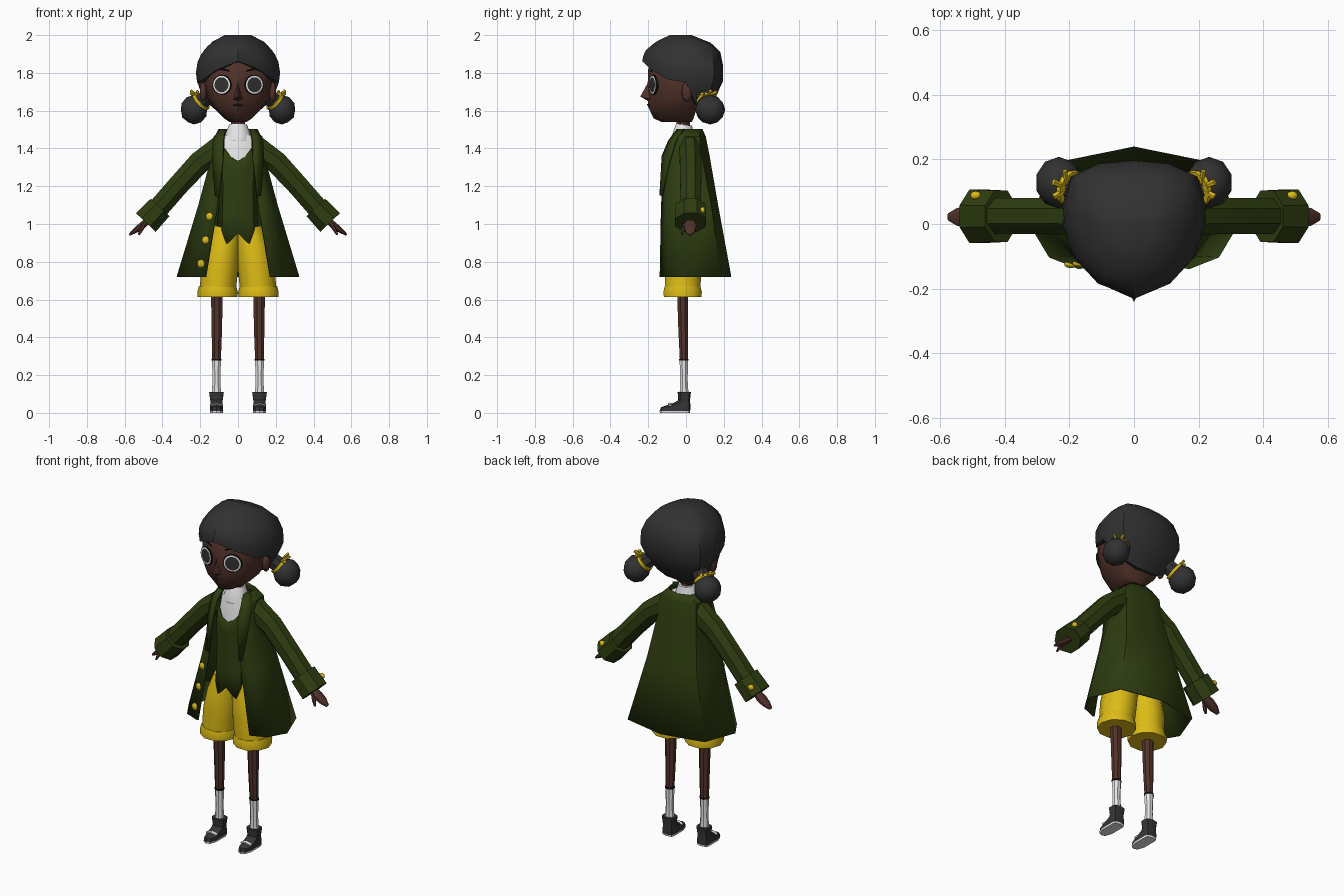
import bpy, bmesh, math
from mathutils import Vector, Matrix

if "Cube" in bpy.data.objects:
    bpy.data.objects.remove(bpy.data.objects["Cube"], do_unlink=True)


def material(name, r, g, b):
    m = bpy.data.materials.new(name)
    m.use_nodes = True
    m.diffuse_color = (r, g, b, 1)
    m.node_tree.nodes["Principled BSDF"].inputs["Base Color"].default_value = (r, g, b, 1)
    return m


SKIN = material("brown skin", .085, .033, .023)
HAIR = material("charcoal hair", .031, .031, .032)
GREEN = material("dark green cloth", .027, .046, .005)
YELLOW = material("yellow cloth", .72, .50, .008)
WHITE = material("white cloth", .80, .80, .80)
SHOE = material("dark shoe leather", .036, .034, .034)
BLACK = material("black line", .006, .005, .005)
LIP = material("dark lip", .035, .012, .010)
parts = []


def finish(name, bm, mats, mirror=False, solid=0):
    bmesh.ops.recalc_face_normals(bm, faces=bm.faces[:])
    mesh = bpy.data.meshes.new(name)
    bm.to_mesh(mesh)
    bm.free()
    for m in mats:
        mesh.materials.append(m)
    ob = bpy.data.objects.new(name, mesh)
    bpy.context.scene.collection.objects.link(ob)
    if solid:
        mod = ob.modifiers.new("Thickness", 'SOLIDIFY')
        mod.thickness, mod.offset = solid, 0
    if mirror:
        ob.modifiers.new("Mirror", 'MIRROR').use_mirror_merge = False
    parts.append(ob)


def grid(name, rows, mats, closed=True, caps=True, mirror=False, solid=0, bands=None):
    """Skin a stack of point rows; bands gives a material index per strip."""
    bm = bmesh.new()
    vs = [[bm.verts.new(p) for p in row] for row in rows]
    n = len(rows[0])
    bands = bands or [0] * len(rows)
    for i in range(len(rows) - 1):
        for j in range(n if closed else n - 1):
            k = (j + 1) % n
            f = bm.faces.new((vs[i][j], vs[i][k], vs[i + 1][k], vs[i + 1][j]))
            f.material_index = bands[i]
    if caps:
        bm.faces.new(vs[0]).material_index = bands[0]
        bm.faces.new(vs[-1]).material_index = bands[-1]
    finish(name, bm, mats, mirror, solid)


def tube(name, path, radii, mat, sides=8, mirror=True):
    """Oval tube; each radius is (along y, across)."""
    pts = [Vector(p) for p in path]
    rows = []
    for i, p in enumerate(pts):
        t = (pts[min(i + 1, len(pts) - 1)] - pts[max(i - 1, 0)]).normalized()
        v = t.cross(Vector((0, 1, 0))).normalized()
        u = v.cross(t)
        a, b = radii[i]
        angles = [math.tau * (k + .5) / sides for k in range(sides)]
        rows.append([p + u * a * math.cos(w) + v * b * math.sin(w) for w in angles])
    grid(name, rows, [mat], mirror=mirror)


def ball(name, centre, scale, mat, mirror=True, detail=2):
    bm = bmesh.new()
    bmesh.ops.create_icosphere(bm, subdivisions=detail, radius=1,
                               matrix=Matrix.LocRotScale(Vector(centre), None, Vector(scale)))
    finish(name, bm, [mat], mirror)


def hull(name, points, mat, mirror=False):
    bm = bmesh.new()
    for p in points:
        bm.verts.new(p)
    bmesh.ops.convex_hull(bm, input=bm.verts[:])
    finish(name, bm, [mat], mirror)


def whole(half):
    """Complete a half section that starts and ends on the centre line."""
    return half + [(-p[0],) + tuple(p[1:]) for p in half[-2:0:-1]]


def place(s, z, width, front, back, cx=0):
    return (cx + s[0] * width, s[1] * (front if s[1] < 0 else back), z)


def profile(table, z):
    for a, b in zip(table, table[1:]):
        if z <= b[0]:
            t = max(0, (z - a[0]) / (b[0] - a[0]))
            return [p + (q - p) * t for p, q in zip(a[1:], b[1:])]
    return table[-1][1:]


def shell(name, section, table, lows, highs, levels, mat, inner=0):
    """Loft whose lower and upper borders vary around the section."""
    section, lows, highs = whole(section), whole([(0, z) for z in lows]), whole([(0, z) for z in highs])
    rows = []
    for t in levels:
        row = []
        for s, lo, hi in zip(section, lows, highs):
            z = lo[1] + (hi[1] - lo[1]) * t
            row.append(place(s, z, *profile(table, z)))
        rows.append(row)
    if inner:
        rows.insert(0, [(x * inner, y * inner, z) for x, y, z in rows[0]])
    grid(name, rows, [mat], caps=bool(inner), solid=0 if inner else .006)


# Head: rows of height, half width, front depth, back depth
face = whole([(0, -1), (.7, -.76), (.93, -.4), (1, .1), (.85, .7), (.45, .95), (0, 1)])
head = [(1.54, .045, .13, .03), (1.56, .075, .172, .04), (1.62, .135, .2, .06), (1.67, .165, .2, .1),
        (1.74, .18, .203, .13), (1.82, .185, .2, .15), (1.9, .15, .16, .14)]
grid("head", [[place(s, *r) for s in face] for r in head], [SKIN])
hull("nose", [(0, -.2, 1.75), (0, -.242, 1.675), (.026, -.185, 1.66), (-.026, -.185, 1.66), (0, -.19, 1.645)], SKIN)
ball("ear", (.183, .005, 1.7), (.02, .028, .055), SKIN)
tube("neck", [(0, -.015, 1.44), (0, -.015, 1.58)], [(.038, .04)] * 2, SKIN, mirror=False)
tube("mouth", [(-.026, -.186, 1.628), (0, -.2, 1.631), (.026, -.186, 1.628)],
     [(.004, .003), (.008, .006), (.004, .003)], LIP, 6, False)
tube("eyebrow", [(.045, -.184, 1.81), (.09, -.17, 1.822), (.135, -.147, 1.81)],
     [(.005, .003), (.006, .005), (.004, .002)], BLACK, 6)

# Eyes: a thin disc with a black rim, a white ring and a dark middle
across, out, middle = Vector((.932, .362, 0)), Vector((.362, -.932, 0)), Vector((.084, -.1705, 1.737))
eye = []
for radius, depth in ((.053, -.006), (.053, .007), (.048, .008), (.040, .009)):
    eye.append([middle + out * depth + radius * (across * math.cos(a) + Vector((0, 0, math.sin(a))))
                for a in [math.tau * k / 16 for k in range(16)]])
grid("eye", eye, [BLACK, WHITE, HAIR], mirror=True, bands=[0, 0, 1, 2])

# Hair cap with an arched fringe and a low nape
shell("hair",
      [(0, -1), (.52, -.8), (.85, -.45), (1, 0), (1, .3), (.9, .75), (.5, .95), (0, 1)],
      [(1.58, .12, .1, .09), (1.65, .17, .15, .145), (1.74, .215, .2, .194), (1.8, .223, .225, .198),
       (1.87, .212, .233, .196), (1.915, .185, .217, .18), (1.963, .14, .165, .127), (2, .07, .085, .03)],
      [1.862, 1.815, 1.765, 1.75, 1.65, 1.61, 1.59, 1.59], [2] * 8,
      [0, .2, .4, .6, .78, .9, 1], HAIR, .8)

# Side buns and their ties
ball("hair_bun", (.233, .128, 1.605), (.073, .08, .078), HAIR)
tube("bun_stem", [(.14, .085, 1.69), (.215, .12, 1.63)], [(.045, .045)] * 2, HAIR)
tie, aim = Vector((.195, .11, 1.65)), Vector((.7, .3, -.65)).to_track_quat('Z', 'Y')
rows = []
for radius, height in ((.046, -.008), (.058, -.008), (.058, .008), (.046, .008)):
    rows.append([tie + aim @ Vector((radius * math.cos(a), radius * math.sin(a), height))
                 for a in [math.tau * k / 10 for k in range(10)]])
grid("hair_tie", rows, [YELLOW], mirror=True)
for tip in ((.25, .13, 1.705), (.215, .165, 1.7), (.25, .085, 1.69)):
    tube("tie_end", [(.205, .11, 1.675), tip], [(.006, .006), (.011, .008)], YELLOW, 6)

# Shirt and waistcoat
torso = [(0, -1), (.35, -.97), (.75, -.8), (1, 0), (.7, .8), (0, 1)]
waist = [(.87, .12, .112, .1), (1.1, .1, .108, .1), (1.36, .11, .098, .08), (1.47, .1, .07, .06)]
inside = [(z, w - .008, f - .008, b - .008) for z, w, f, b in waist]
shell("shirt", torso, inside, [1.28] * 6, [1.47] * 6, [0, .4, 1], WHITE, .9)
shell("waistcoat", torso, waist, [.95, .91, .87, .93, .93, .93], [1.335, 1.355, 1.41, 1.47, 1.47, 1.47],
      [0, .3, .6, .85, 1], GREEN)
tube("shirt_collar", [(0, -.015, 1.44), (0, -.015, 1.48), (0, -.01, 1.525)],
     [(.065, .075), (.058, .066), (.045, .048)], WHITE, 10, False)

# Open coat: front edge, front fold, side, back fold, back centre at each height
coat = {
    .72: [(.17, -.135), (.26, -.1), (.32, 0), (.25, .185), (0, .235)],
    1.1: [(.108, -.128), (.165, -.095), (.205, -.02), (.16, .13), (0, .165)],
    1.36: [(.085, -.11), (.115, -.085), (.135, -.02), (.12, .08), (0, .12)],
    1.46: [(.085, -.07), (.115, -.05), (.125, 0), (.115, .07), (0, .1)],
    1.5: [(.07, -.03), (.08, -.01), (.085, .02), (.07, .06), (0, .083)]}
grid("coat", [[(x, y, z) for x, y in half] + [(-x, y, z) for x, y in half[-2::-1]]
              for z, half in coat.items()], [GREEN], closed=False, caps=False, solid=.01)
grid("lapel", [[(.068, -.045, 1.5), (.1, -.015, 1.5)], [(.078, -.09, 1.44), (.13, -.055, 1.44)],
               [(.078, -.124, 1.36), (.135, -.085, 1.34)], [(.1, -.136, 1.15), (.118, -.128, 1.15)]],
     [GREEN], closed=False, caps=False, mirror=True, solid=.012)
for spot in ((-.15, -.118, 1.04), (-.17, -.122, .915), (-.195, -.125, .79)):
    ball("coat_button", spot, (.022, .012, .022), YELLOW, False)

# Arms
tube("sleeve", [(.09, .02, 1.40), (.205, .025, 1.325), (.32, .025, 1.2), (.42, .025, 1.085)],
     [(.06, .075), (.062, .064), (.06, .06), (.06, .06)], GREEN)
tube("cuff", [(.412, .024, 1.088), (.488, .024, 1.008)], [(.086, .073), (.09, .078)], GREEN)
ball("cuff_button", (.49, .088, 1.073), (.018, .014, .018), YELLOW)
tube("hand", [(.47, .022, 1.025), (.51, .022, .99), (.545, .022, .965), (.575, .022, .943)],
     [(.02, .018), (.035, .02), (.03, .015), (.012, .006)], SKIN)
tube("thumb", [(.495, 0, 1), (.515, -.018, .965), (.525, -.022, .943)],
     [(.012, .012), (.011, .01), (.006, .005)], SKIN, 6)

# Shorts
tube("shorts", [(.06, -.015, .98), (.08, -.012, .88), (.097, -.015, .77), (.106, -.018, .66)],
     [(.075, .07), (.1, .09), (.103, .098), (.098, .096)], YELLOW, 10)
tube("shorts_cuff", [(.107, -.018, .668), (.108, -.018, .64), (.108, -.018, .613)],
     [(.1, .1), (.107, .107), (.104, .106)], YELLOW, 10)

# Legs, socks and shoes
tube("leg", [(.112, -.019, .66), (.112, -.015, .45), (.114, -.011, .27)],
     [(.031, .034), (.028, .03), (.023, .025)], SKIN)
tube("sock", [(.114, -.011, .282), (.114, -.011, .18), (.114, -.01, .09)],
     [(.025, .026), (.021, .022), (.026, .027)], WHITE)
tube("sock_hem", [(.114, -.011, .286), (.114, -.011, .277)], [(.027, .028)] * 2, BLACK)
foot = whole([(0, -1), (.6, -.93), (1, -.65), (1, 0), (.85, .7), (0, 1)])
shoe = [(0, .034, .138, .02), (.01, .035, .14, .022), (.03, .035, .132, .024),
        (.055, .032, .06, .022), (.067, .033, .042, .021), (.11, .039, .044, .026)]
grid("shoe", [[place(s, *r, cx=.114) for s in foot] for r in shoe], [WHITE, SHOE],
     mirror=True, bands=[0, 1, 1, 1, 1, 1])
tube("shoe_strap", [(.082, -.082, .04), (.114, -.085, .049), (.146, -.082, .04)],
     [(.012, .005)] * 3, WHITE, 6)

# Soft shading with crisp folds
for ob in bpy.context.selected_objects:
    ob.select_set(False)
for ob in parts:
    ob.select_set(True)
bpy.context.view_layer.objects.active = parts[0]
bpy.ops.object.shade_smooth_by_angle(angle=math.radians(40))
